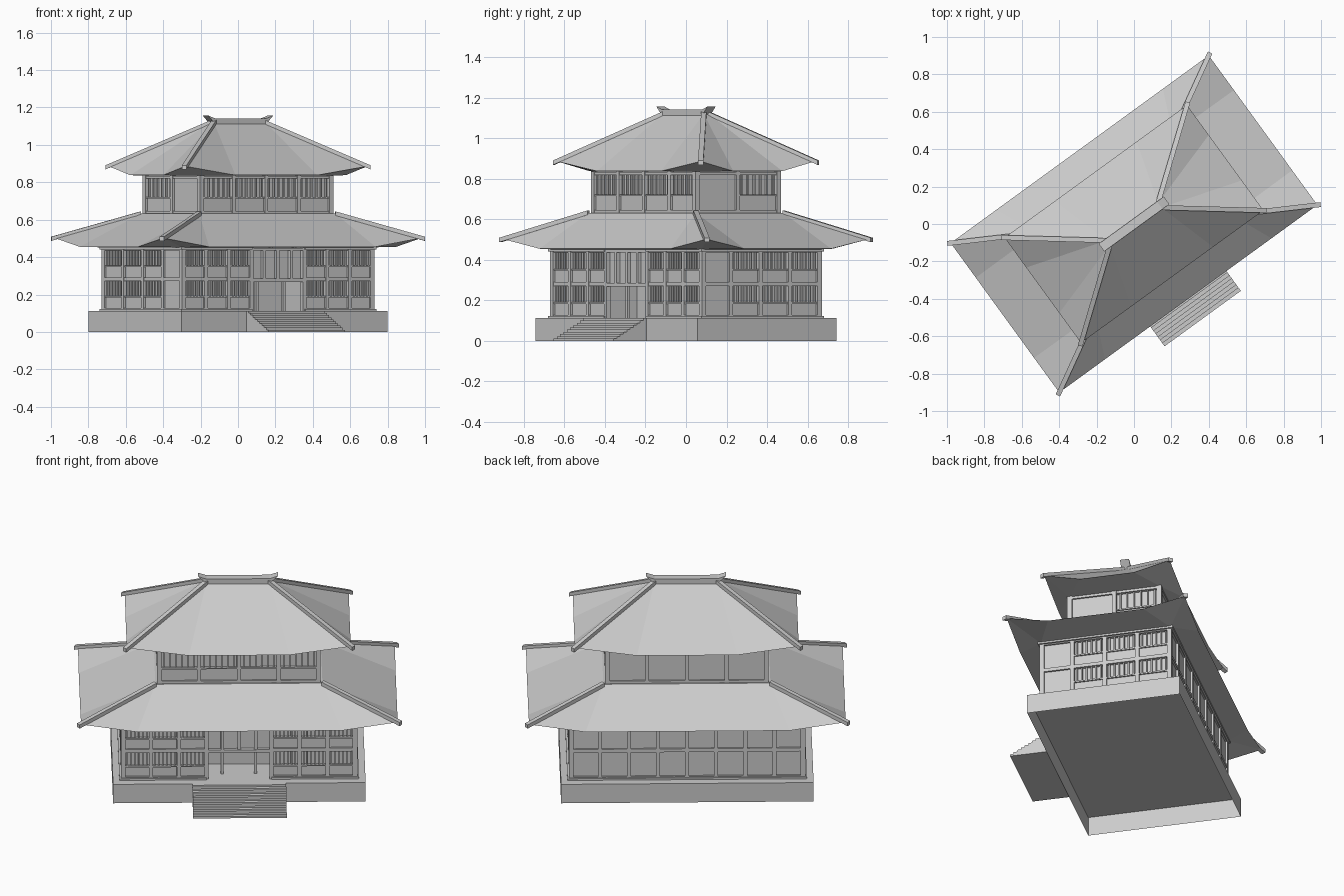
import bpy, bmesh, math
from mathutils import Matrix, Vector

if "Cube" in bpy.data.objects:
    bpy.data.objects.remove(bpy.data.objects["Cube"])

TURN = Matrix.Rotation(math.radians(36), 4, 'Z')  # whole building stands at an angle


def finish(bm, name, normals=True):
    if normals:
        bmesh.ops.recalc_face_normals(bm, faces=bm.faces)
    bm.transform(TURN)
    me = bpy.data.meshes.new(name)
    bm.to_mesh(me)
    bm.free()
    ob = bpy.data.objects.new(name, me)
    bpy.context.collection.objects.link(ob)
    return ob


def box(bm, x0, x1, y0, y1, z0, z1):
    m = Matrix.Translation(((x0 + x1) / 2, (y0 + y1) / 2, (z0 + z1) / 2)) @ \
        Matrix.Diagonal((x1 - x0, y1 - y0, z1 - z0, 1))
    return bmesh.ops.create_cube(bm, size=1, matrix=m)['verts']


def wall_box(bm, side, s0, s1, d0, d1, z0, z1):
    """Box on a wall: s runs along it, d is the distance out from the centre."""
    if side == 'front':
        box(bm, s0, s1, -d1, -d0, z0, z1)
    elif side == 'back':
        box(bm, s0, s1, d0, d1, z0, z1)
    elif side == 'right':
        box(bm, d0, d1, s0, s1, z0, z1)
    else:
        box(bm, -d1, -d0, s0, s1, z0, z1)


def extrude_profile(bm, pts, axis, lo, hi):
    """Extrude a profile of (a, z) points along x or y."""
    def mk(a, z, t):
        return bm.verts.new((t, a, z) if axis == 'x' else (a, t, z))
    A = [mk(a, z, lo) for a, z in pts]
    B = [mk(a, z, hi) for a, z in pts]
    n = len(pts)
    bm.faces.new(A)
    bm.faces.new(B[::-1])
    for i in range(n):
        bm.faces.new((A[i], B[i], B[(i + 1) % n], A[(i + 1) % n]))


# --- plinth, open underneath
bm = bmesh.new()
box(bm, -.68, .68, -.423, .423, 0, .112)
bmesh.ops.recalc_face_normals(bm, faces=bm.faces)
bmesh.ops.delete(bm, geom=[f for f in bm.faces if f.normal.z < -.9], context='FACES')
finish(bm, "plinth", False)

# --- front stairs
N = 10
run, rise = .203 / N, .112 / N
prof = [(-.422, 0)]
for i in range(N):
    prof += [(-.422 - run * i, .112 - rise * i), (-.422 - run * (i + 1), .112 - rise * i)]
prof.append((-.625, 0))
bm = bmesh.new()
extrude_profile(bm, prof, 'x', -.252, .252)
finish(bm, "front_stairs")

# --- wall cores; the lower one has a recessed porch in front
bm = bmesh.new()
box(bm, -.615, -.17, -.345, .345, .112, .45)
box(bm, .17, .615, -.345, .345, .112, .45)
box(bm, -.17, .17, -.175, .345, .112, .45)
box(bm, -.17, .17, -.345, -.175, .27, .45)
finish(bm, "lower_wall")
bm = bmesh.new()
box(bm, -.42, .42, -.24, .24, .60, .836)
finish(bm, "upper_wall")


def bay(fr, pn, sl, side, s0, s1, d, z0, z1, window):
    """One wall field between posts: solid, or a low panel with a slatted window."""
    if not window:
        wall_box(pn, side, s0, s1, d - .025, d - .012, z0, z1)
        return
    zs = z0 + (z1 - z0) * .44
    wall_box(pn, side, s0, s1, d - .025, d - .012, z0, zs - .008)
    wall_box(fr, side, s0, s1, d - .025, d - .004, zs - .008, zs)
    count = 6
    for k in range(count):
        c = s0 + (s1 - s0) * (k + .5) / count
        wall_box(sl, side, c - .004, c + .004, d - .022, d - .01, zs, z1)


def storey(name, spans, rows, depth):
    """spans: side -> list of (start, end, is_window); rows: list of (z0, z1)."""
    fr, pn, sl = bmesh.new(), bmesh.new(), bmesh.new()
    zb, zt = rows[0][0], rows[-1][1]
    p = .011
    for side, bays in spans.items():
        d = depth[0] if side in ('left', 'right') else depth[1]
        for s in sorted({v for b in bays for v in b[:2]}):
            wall_box(fr, side, s - p, s + p, d - .025, d, zb - .01, zt + .01)
        for s0, s1, win in bays:
            for z0, z1 in rows:
                wall_box(fr, side, s0, s1, d - .025, d - .002, z0 - .008, z0 + .006)
                wall_box(fr, side, s0, s1, d - .025, d - .002, z1 - .006, z1 + .008)
                bay(fr, pn, sl, side, s0 + p, s1 - p, d, z0 + .006, z1 - .006, win)
    finish(fr, name + "_timber_frame")
    finish(pn, name + "_wall_panels")
    finish(sl, name + "_window_slats")


def split(a, b, n, win):
    return [(a + (b - a) * i / n, a + (b - a) * (i + 1) / n, win) for i in range(n)]


# --- lower storey: porch gap in front, blank bay at the front of each end
end = [(-.355, -.185, False)] + split(-.185, .355, 3, True)
storey("lower", {
    'front': split(-.625, -.175, 3, True) + split(.175, .625, 3, True),
    'back': split(-.625, .625, 8, False),
    'right': end, 'left': end,
}, [(.122, .277), (.285, .442)], (.636, .366))

# --- upper storey
end = [(-.25, 0, False), (0, .25, True)]
storey("upper", {
    'front': split(-.43, .43, 4, True),
    'back': split(-.43, .43, 4, False),
    'right': end, 'left': end,
}, [(.64, .825)], (.44, .26))

# --- porch: posts, beam and vertical timbers above
bm = bmesh.new()
for s in (-.09, .09):
    box(bm, s - .008, s + .008, -.298, -.282, .112, .27)
for s in (-.09, 0, .09):
    wall_box(bm, 'front', s - .009, s + .009, .34, .364, .28, .45)
wall_box(bm, 'front', -.175, .175, .34, .366, .268, .285)
wall_box(bm, 'front', -.175, .175, .34, .366, .436, .45)
finish(bm, "porch_timbers")

# --- sill along the wall foot and plate under the eaves, broken at the porch
bm = bmesh.new()
for z0, z1 in ((.112, .122), (.442, .455)):
    for sg in (-1, 1):
        box(bm, min(sg * .63, sg * .645), max(sg * .63, sg * .645), -.374, .374, z0, z1)
        box(bm, min(sg * .175, sg * .645), max(sg * .175, sg * .645), -.374, -.35, z0, z1)
    box(bm, -.645, .645, .35, .374, z0, z1)
finish(bm, "wall_sills")


def roof(name, top, zt, eave, zc, flat, zf, inner, zi):
    """Hipped roof with raised corners, plus soffit and hip beams."""
    bm = bmesh.new()
    (ta, tb), (a, b), (fa, fb), (ia, ib) = top, eave, flat, inner
    sg = [(1, -1), (1, 1), (-1, 1), (-1, -1)]
    T = [bm.verts.new((x * ta, y * tb, zt)) for x, y in sg]
    C = [bm.verts.new((x * a, y * b, zc)) for x, y in sg]
    I = [bm.verts.new((x * ia, y * ib, zi)) for x, y in sg]
    for i in range(4):
        j = (i + 1) % 4
        (x0, y0), (x1, y1) = sg[i], sg[j]
        if x0 == x1:
            F = [bm.verts.new((x0 * a, y * fb, zf)) for y in (y0, y1)]
        else:
            F = [bm.verts.new((x * fa, y0 * b, zf)) for x in (x0, x1)]
        for R in (T, I):
            bm.faces.new((R[i], C[i], F[0]))
            bm.faces.new((R[i], F[0], F[1], R[j]))
            bm.faces.new((R[j], F[1], C[j]))
    bm.faces.new(T)
    bm.faces.new(I[::-1])
    finish(bm, name)
    # hip beams
    bm = bmesh.new()
    for x, y in sg:
        p, q = Vector((x * ta, y * tb, zt)), Vector((x * a, y * b, zc))
        q += (q - p).normalized() * .018
        w = (q - p).cross(Vector((0, 0, 1))).normalized() * .013
        ends = []
        for e in (p, q):
            ends.append([bm.verts.new(e + w * k + Vector((0, 0, h)))
                         for k, h in ((-1, -.01), (1, -.01), (1, .012), (-1, .012))])
        A, B = ends
        bm.faces.new(A)
        bm.faces.new(B[::-1])
        for k in range(4):
            m = (k + 1) % 4
            bm.faces.new((A[k], B[k], B[m], A[m]))
    finish(bm, name + "_hip_beams")


roof("lower_roof", (.45, .267), .632, (.853, .494), .502, (.55, .265), .455, (.63, .36), .452)
roof("upper_roof", (.17, .015), 1.12, (.603, .348), .886, (.27, .15), .838, (.43, .25), .836)

# --- roof ridge with flared tips
half = [(.165, 1.105), (.182, 1.125), (.215, 1.157), (.17, 1.142)]
bm = bmesh.new()
extrude_profile(bm, half + [(-u, z) for u, z in reversed(half)], 'y', -.025, .025)
finish(bm, "roof_ridge")
